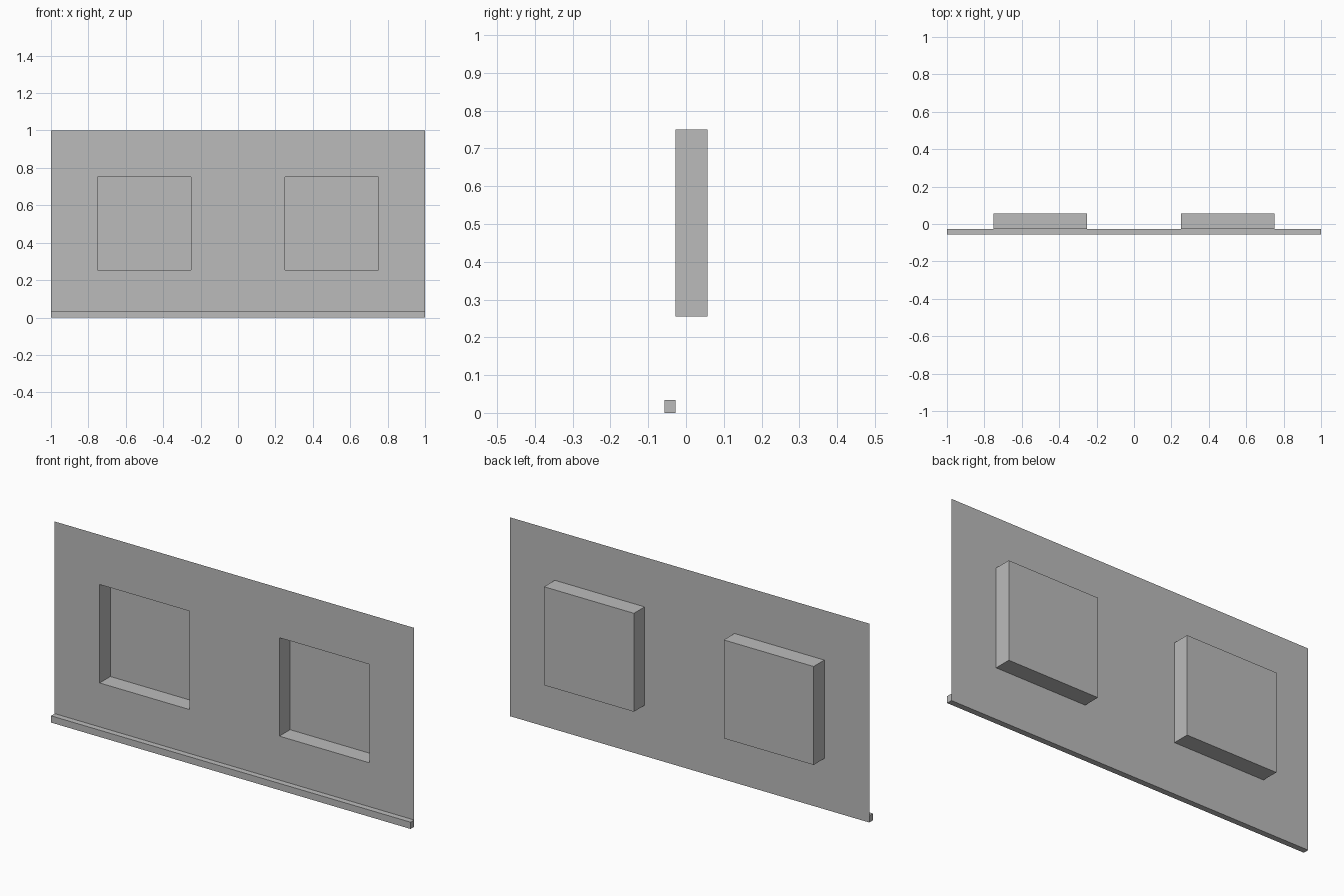
import bpy, bmesh

if "Cube" in bpy.data.objects:
    bpy.data.objects.remove(bpy.data.objects["Cube"], do_unlink=True)

WALL_Y, RECESS_Y, TRIM_Y = -0.028, 0.057, -0.057
TRIM_TOP = 0.034

grey = bpy.data.materials.new("plain grey")
grey.use_nodes = True
grey.diffuse_color = (0.5, 0.5, 0.5, 1)
grey.node_tree.nodes["Principled BSDF"].inputs["Base Color"].default_value = (0.5, 0.5, 0.5, 1)


def add_object(name, bm):
    mesh = bpy.data.meshes.new(name)
    bm.to_mesh(mesh)
    bm.free()
    mesh.materials.append(grey)
    obj = bpy.data.objects.new(name, mesh)
    bpy.context.collection.objects.link(obj)
    return obj


# Thin wall sheet on a grid of panels, with two panels pushed back as recesses
bm = bmesh.new()
xs = (-1, -0.75, -0.25, 0.25, 0.75, 1)
zs = (0, 0.255, 0.75, 1)
grid = [[bm.verts.new((x, WALL_Y, z)) for x in xs] for z in zs]
panels = {}
for j in range(len(zs) - 1):
    for i in range(len(xs) - 1):
        panels[i, j] = bm.faces.new((grid[j][i], grid[j][i + 1],
                                     grid[j + 1][i + 1], grid[j + 1][i]))
recesses = [panels[1, 1], panels[3, 1]]
result = bmesh.ops.extrude_discrete_faces(bm, faces=recesses)
for face in result["faces"]:
    for v in face.verts:
        v.co.y = RECESS_Y
add_object("wall_with_recesses", bm)

# Skirting strip along the foot of the wall
bm = bmesh.new()
bmesh.ops.create_cube(bm, size=1)
for v in bm.verts:
    v.co.x *= 2
    v.co.y = WALL_Y if v.co.y > 0 else TRIM_Y
    v.co.z = TRIM_TOP if v.co.z > 0 else 0
# The wall sheet already closes the back of the strip
back = [f for f in bm.faces if f.normal.y > 0.5 or all(abs(v.co.y - WALL_Y) < 1e-5 for v in f.verts)]
bmesh.ops.delete(bm, geom=back, context="FACES")
add_object("skirting_strip", bm)
